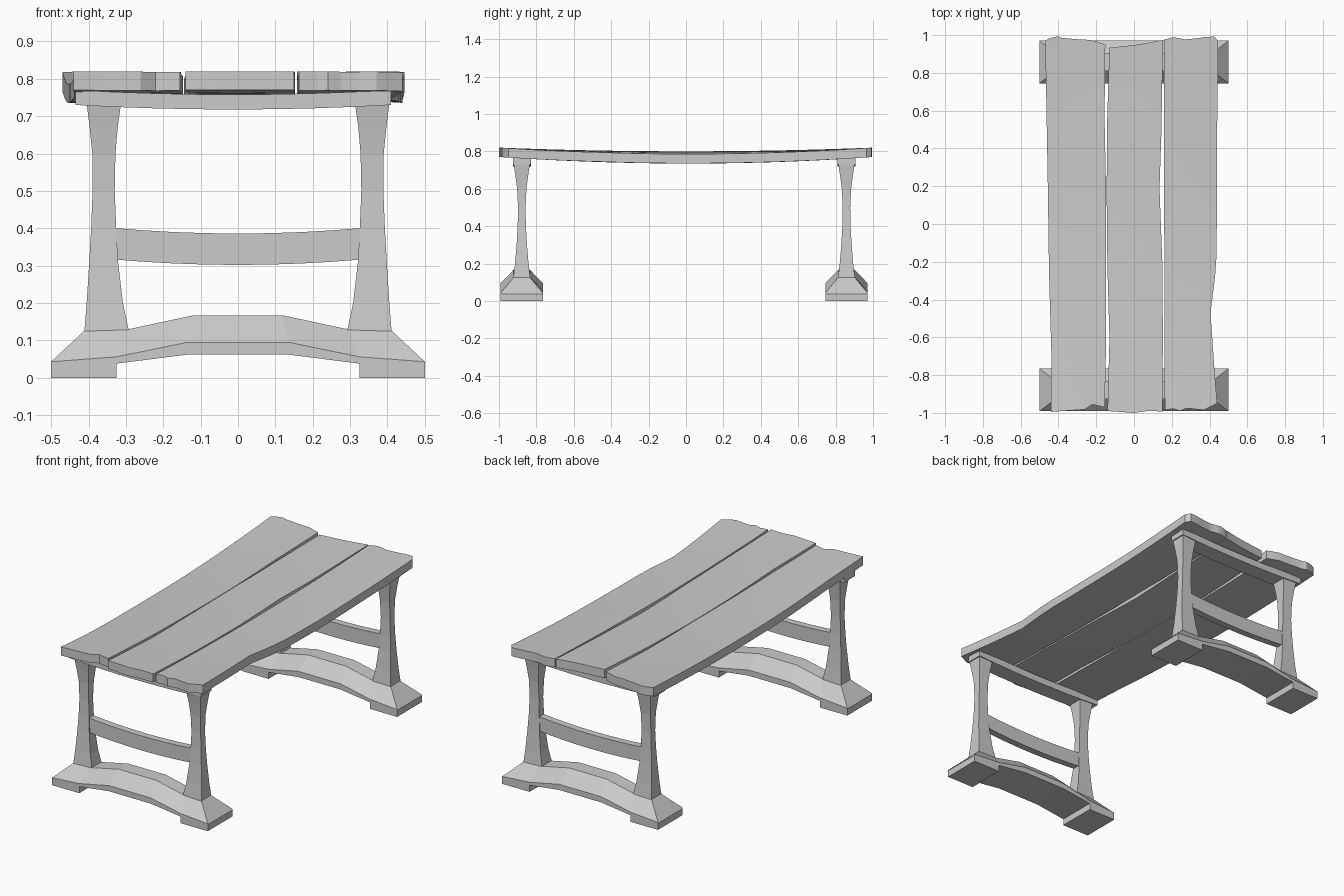
import bpy, bmesh

if "Cube" in bpy.data.objects:
    bpy.data.objects.remove(bpy.data.objects["Cube"])


def finish(name, bm, smooth=False):
    bmesh.ops.recalc_face_normals(bm, faces=bm.faces[:])
    me = bpy.data.meshes.new(name)
    bm.to_mesh(me)
    bm.free()
    ob = bpy.data.objects.new(name, me)
    bpy.context.collection.objects.link(ob)
    if smooth:
        bpy.ops.object.select_all(action='DESELECT')
        ob.select_set(True)
        bpy.context.view_layer.objects.active = ob
        bpy.ops.object.shade_smooth_by_angle(angle=0.5)
    return ob


def loft(bm, rings):
    vs = [[bm.verts.new(p) for p in r] for r in rings]
    n = len(vs[0])
    for a, b in zip(vs, vs[1:]):
        for i in range(n):
            bm.faces.new((a[i], a[(i + 1) % n], b[(i + 1) % n], b[i]))
    bm.faces.new(vs[0])
    bm.faces.new(vs[-1])


def bar(name, stations, y, h):
    # lengthwise bar: stations are (x, z_bottom, z_top), half depth h
    bm = bmesh.new()
    loft(bm, [[(x, y - h, b), (x, y + h, b), (x, y + h, t), (x, y - h, t)]
              for x, b, t in stations])
    return finish(name, bm)


def sag_bar(name, x0, x1, bottom, thick, drop, y, h, n=8):
    st = []
    for i in range(n + 1):
        x = x0 + (x1 - x0) * i / n
        b = bottom - drop * (1 - (2 * i / n - 1) ** 2)
        st.append((x, b, b + thick))
    return bar(name, st, y, h)


# foot half-profile: shoulder x, bottom z, shoulder z, top x, top z
FOOT = [(.5, .038, .043, .41, .127), (.325, .038, .056, .293, .130),
        (.135, .062, .095, .12, .167)]
# post: z, inner x, outer x, half depth
POST = [(.125, .292, .411, .045), (.2, .308, .405, .036), (.31, .321, .398, .027),
        (.4, .326, .393, .022), (.5, .330, .389, .020), (.6, .328, .390, .025),
        (.67, .322, .397, .034), (.735, .313, .405, .044)]


def trestle(tag, y):
    # arched, chamfered foot with two pads
    w, k = .113, .043
    half = [(-x, b, s, -tx, tz) for x, b, s, tx, tz in FOOT]
    bm = bmesh.new()
    loft(bm, [[(x, y - w, b), (x, y + w, b), (x, y + w, s),
               (tx, y + k, tz), (tx, y - k, tz), (x, y - w, s)]
              for x, b, s, tx, tz in half + FOOT[::-1]])
    finish(tag + "_foot", bm)
    for side, sx in (("left", -1), ("right", 1)):
        bar(f"{tag}_{side}_pad", [(sx * .325, 0, .038), (sx * .5, 0, .038)], y, w)
        # flared post
        bm = bmesh.new()
        loft(bm, [[(sx * a, y - h, z), (sx * b, y - h, z),
                   (sx * b, y + h, z), (sx * a, y + h, z)] for z, a, b, h in POST])
        finish(f"{tag}_{side}_post", bm)
    # sagging cross rail and top bearer
    sag_bar(tag + "_rail", -.335, .335, .317, .084, .015, y, .02)
    sag_bar(tag + "_bearer", -.435, .41, .73, .040, .012, y, .048)


trestle("front", -.878)
trestle("back", .858)


def lerp(pts, t):
    for (a, p), (b, q) in zip(pts, pts[1:]):
        if t <= b:
            return p + (q - p) * (t - a) / (b - a)
    return pts[-1][1]


def plank(name, left, right, front, back):
    # edges: (y, x) along the sides, (x, y) along the ends
    x0, x1 = front[0][0], front[-1][0]
    us = sorted({round((x - x0) / (x1 - x0), 2) for x, _ in front + back if x0 <= x <= x1} | {0, 1})
    ts = [i / 20 for i in range(21)]
    bm = bmesh.new()
    grid = []
    for t in ts:
        row = []
        for u in us:
            l, r = lerp(left, 2 * t - 1), lerp(right, 2 * t - 1)
            x = l + (r - l) * u
            xb = back[0][0] + (back[-1][0] - back[0][0]) * u
            f, b = lerp(front, x0 + (x1 - x0) * u), lerp(back, xb)
            y = f + (b - f) * t
            z = .82 - (.02 + .015 * (x / .45) ** 2) * (1 - y * y)
            row.append(bm.verts.new((x, y, z)))
        grid.append(row)
    for a, b in zip(grid, grid[1:]):
        for i in range(len(us) - 1):
            bm.faces.new((a[i], a[i + 1], b[i + 1], b[i]))
    # give the sheet its thickness
    ret = bmesh.ops.extrude_face_region(bm, geom=bm.faces[:], use_keep_orig=True)
    low = [g for g in ret['geom'] if isinstance(g, bmesh.types.BMVert)]
    bmesh.ops.translate(bm, verts=low, vec=(0, 0, -.05))
    finish(name, bm, True)


# three wavy-edged planks
plank("left_plank",
      [(-1, -.44), (-.7, -.437), (-.25, -.45), (.2, -.456), (.6, -.463), (1, -.47)],
      [(-1, -.155), (-.6, -.147), (-.2, -.147), (.2, -.148), (.6, -.156), (1, -.152)],
      [(-.44, -.995), (-.38, -.99), (-.26, -.982), (-.22, -.955), (-.155, -.97)],
      [(-.47, .97), (-.42, 1.0), (-.36, .977), (-.22, .975), (-.152, .95)])
plank("middle_plank",
      [(-1, -.14), (-.6, -.13), (-.2, -.141), (.2, -.145), (.6, -.142), (1, -.13)],
      [(-1, .15), (-.6, .153), (-.2, .15), (.2, .135), (.5, .145), (1, .153)],
      [(-.14, -.99), (0, -1.0), (.07, -.99), (.15, -.992)],
      [(-.13, .933), (0, .947), (.08, .96), (.153, .975)])
plank("right_plank",
      [(-1, .163), (0, .16), (1, .158)],
      [(-1, .44), (-.8, .425), (-.5, .405), (-.25, .435), (.1, .44), (.5, .44), (1, .446)],
      [(.163, -.985), (.21, -.978), (.24, -.99), (.28, -.975), (.37, -.985), (.44, -.95)],
      [(.158, .975), (.21, .99), (.27, .977), (.35, .985), (.42, 1.0), (.446, .965)])
